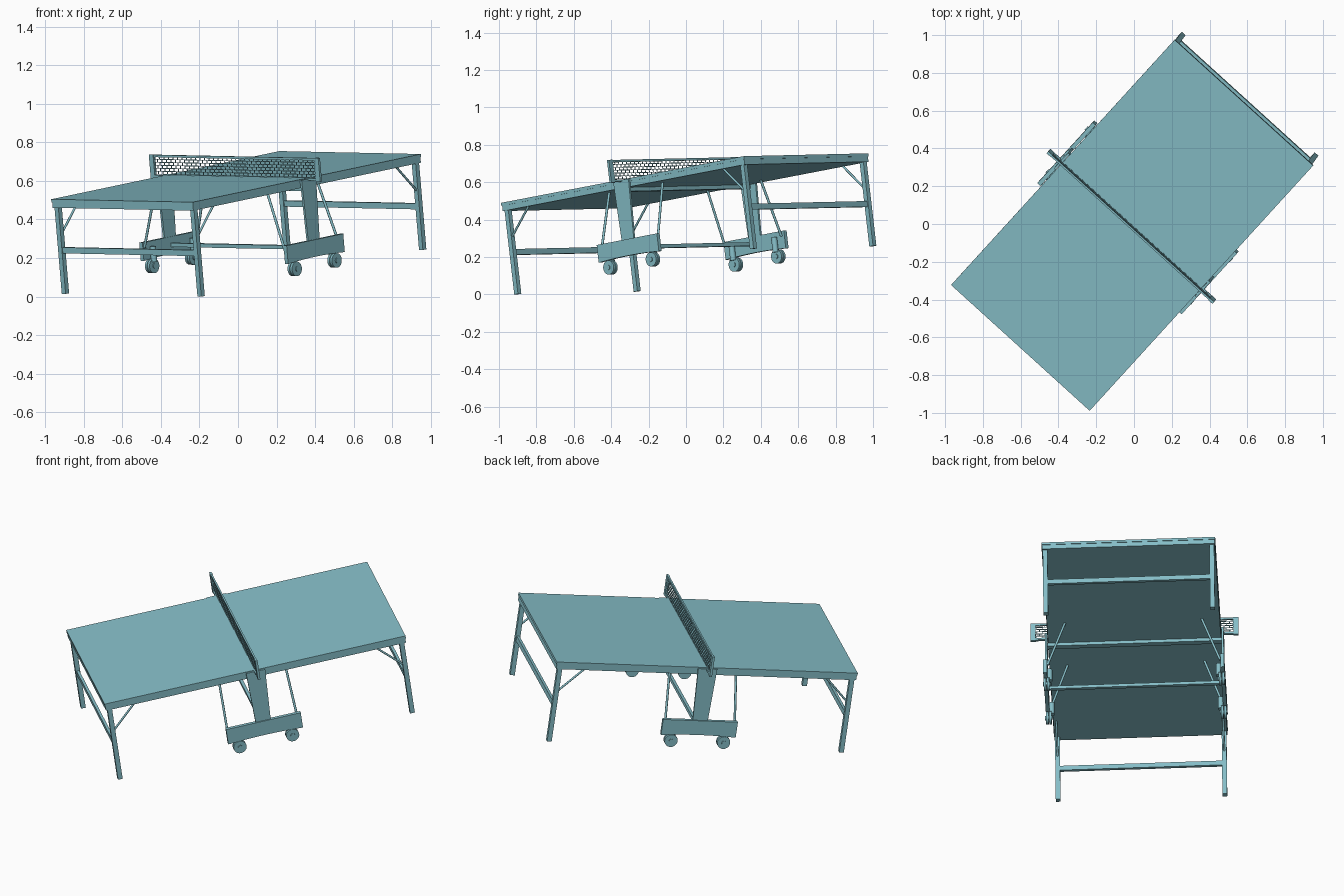
import bpy, bmesh, math
from mathutils import Matrix, Vector

if "Cube" in bpy.data.objects:
    bpy.data.objects.remove(bpy.data.objects["Cube"], do_unlink=True)

# Single flat colour
teal = bpy.data.materials.new("dusty teal")
teal.use_nodes = True
COLOUR = (0.24, 0.52, 0.58, 1)
teal.diffuse_color = COLOUR
teal.node_tree.nodes["Principled BSDF"].inputs["Base Color"].default_value = COLOUR

# Table frame: u along the table, v across it, w up from the playing surface
U = Vector((0.667, 0.7317, 0.1407)).normalized()
V = Vector((-0.7416, 0.671, 0.0151))
W = U.cross(V).normalized()
V = W.cross(U)
FRAME = Matrix.Translation((-0.01, -0.007, 0.622)) @ Matrix((U, V, W)).transposed().to_4x4()

HALF_L, HALF_W, THICK = 0.888, 0.4955, 0.045
LEG_U, LEG_V, FLOOR = 0.861, 0.475, -0.497


def add_box(bm, lo, hi):
    lo, hi = Vector(lo), Vector(hi)
    m = Matrix.Translation((lo + hi) / 2) @ Matrix.Diagonal((hi - lo).to_4d())
    return bmesh.ops.create_cube(bm, size=1, matrix=m)["verts"]


def add_block(bm, centre, size):
    c, h = Vector(centre), Vector(size) / 2
    return add_box(bm, c - h, c + h)


def add_rod(bm, a, b, radius, sides=10):
    a, b = Vector(a), Vector(b)
    turn = (b - a).to_track_quat("Z", "Y").to_matrix().to_4x4()
    bmesh.ops.create_cone(bm, cap_ends=True, segments=sides, radius1=radius, radius2=radius,
                          depth=(b - a).length, matrix=Matrix.Translation((a + b) / 2) @ turn)


def finish(name, bm, smooth=False):
    mesh = bpy.data.meshes.new(name)
    bmesh.ops.recalc_face_normals(bm, faces=bm.faces)
    bm.to_mesh(mesh)
    bm.free()
    mesh.materials.append(teal)
    obj = bpy.data.objects.new(name, mesh)
    obj.matrix_world = FRAME
    bpy.context.collection.objects.link(obj)
    if smooth:
        bpy.ops.object.select_all(action="DESELECT")
        obj.select_set(True)
        bpy.context.view_layer.objects.active = obj
        bpy.ops.object.shade_smooth_by_angle(angle=math.radians(40))
    return obj


for end, end_name in ((-1, "front"), (1, "rear")):
    # Half of the playing surface, with a slightly inset frame below
    bm = bmesh.new()
    mid = end * HALF_L / 2
    add_block(bm, (mid, 0, -0.008), (HALF_L - 0.002, 2 * HALF_W, 0.016))
    add_block(bm, (mid, 0, -0.0305), (HALF_L - 0.008, 2 * HALF_W - 0.006, THICK - 0.016))
    finish(end_name + "_table_half", bm)

    # Pair of legs joined by a crossbar
    bm = bmesh.new()
    add_block(bm, (end * LEG_U, 0, -0.27), (0.016, 2 * LEG_V, 0.031))
    for side in (-1, 1):
        add_box(bm, (end * LEG_U - 0.0135, side * LEG_V - 0.0135, FLOOR),
                (end * LEG_U + 0.0135, side * LEG_V + 0.0135, -0.04))
    finish(end_name + "_legs", bm)

    # Diagonal braces from the legs to the underside
    bm = bmesh.new()
    for side in (-1, 1):
        add_rod(bm, (end * LEG_U, side * LEG_V, -0.195),
                (end * 0.71, side * LEG_V, -0.042), 0.006)
    finish(end_name + "_leg_braces", bm, smooth=True)

for side, side_name in ((-1, "right"), (1, "left")):
    # Tapered centre post
    bm = bmesh.new()
    post = add_box(bm, (-0.056, side * 0.503 - 0.006, -0.35), (0.056, side * 0.503 + 0.006, -0.003))
    for vert in post:
        if vert.co.z < -0.2:
            vert.co.x *= 0.77
    finish(side_name + "_centre_post", bm)

    # Base panel with a gently arched lower edge
    bm = bmesh.new()
    steps = 8
    us = [-0.22 + 0.44 * i / steps for i in range(steps + 1)]
    outline = [(u, -0.418 + 0.008 * (1 - (u / 0.22) ** 2)) for u in us]
    outline += [(0.22, -0.322), (-0.22, -0.322)]
    face = bm.faces.new([bm.verts.new((u, side * 0.505 - 0.011, w)) for u, w in outline])
    extruded = bmesh.ops.extrude_face_region(bm, geom=[face])["geom"]
    bmesh.ops.translate(bm, vec=(0, 0.022, 0),
                        verts=[g for g in extruded if isinstance(g, bmesh.types.BMVert)])
    finish(side_name + "_base_panel", bm)

    # Twin-disc castors and their housings
    bm = bmesh.new()
    for u in (-0.155, 0.155):
        for off in (-0.009, 0.009):
            add_rod(bm, (u, side * 0.499 + off - 0.007, -0.453),
                    (u, side * 0.499 + off + 0.007, -0.453), 0.038, 24)
        add_rod(bm, (u, side * 0.499 - 0.021, -0.453), (u, side * 0.499 + 0.021, -0.453), 0.013, 16)
        add_rod(bm, (u, side * 0.482, -0.43), (u, side * 0.482, -0.35), 0.016, 16)
    finish(side_name + "_castors", bm, smooth=True)

    # Slanted struts from the base panel up to the underside
    bm = bmesh.new()
    for u in (-0.21, 0.2):
        add_rod(bm, (u, side * 0.492, -0.35), (u * 0.95, side * 0.39, -0.042), 0.007)
    finish(side_name + "_base_struts", bm, smooth=True)

    # Net holder: clamp arm and flat end post
    bm = bmesh.new()
    add_block(bm, (0, side * 0.54, -0.006), (0.014, 0.106, 0.012))
    add_block(bm, (0, side * 0.578, 0.045), (0.014, 0.03, 0.124))
    finish(side_name + "_net_post", bm)

# Crossbars joining the two sides of the base
bm = bmesh.new()
add_block(bm, (0, 0, -0.055), (0.03, 1.0, 0.022))
finish("upper_crossbar", bm)
bm = bmesh.new()
add_block(bm, (0.005, 0, -0.365), (0.018, 1.0, 0.02))
finish("lower_crossbar", bm)

# Net: staggered mesh of thin strands under a top tape
ROWS, COLS, SPAN, STRAND = 6, 36, 1.13, 0.0035
LOW, HIGH = 0.004, 0.098
row_h, cell = (HIGH - LOW) / ROWS, SPAN / COLS
bm = bmesh.new()
for row in range(ROWS):
    w = LOW + row * row_h
    add_block(bm, (0, 0, w), (STRAND, SPAN, STRAND))
    for col in range(COLS):
        v = -SPAN / 2 + (col + 0.25 + 0.5 * (row % 2)) * cell
        add_block(bm, (0, v, w + row_h / 2), (STRAND, STRAND, row_h))
finish("net_mesh", bm)
bm = bmesh.new()
add_block(bm, (0, 0, 0.1), (0.01, SPAN + 0.02, 0.012))
finish("net_tape", bm)
